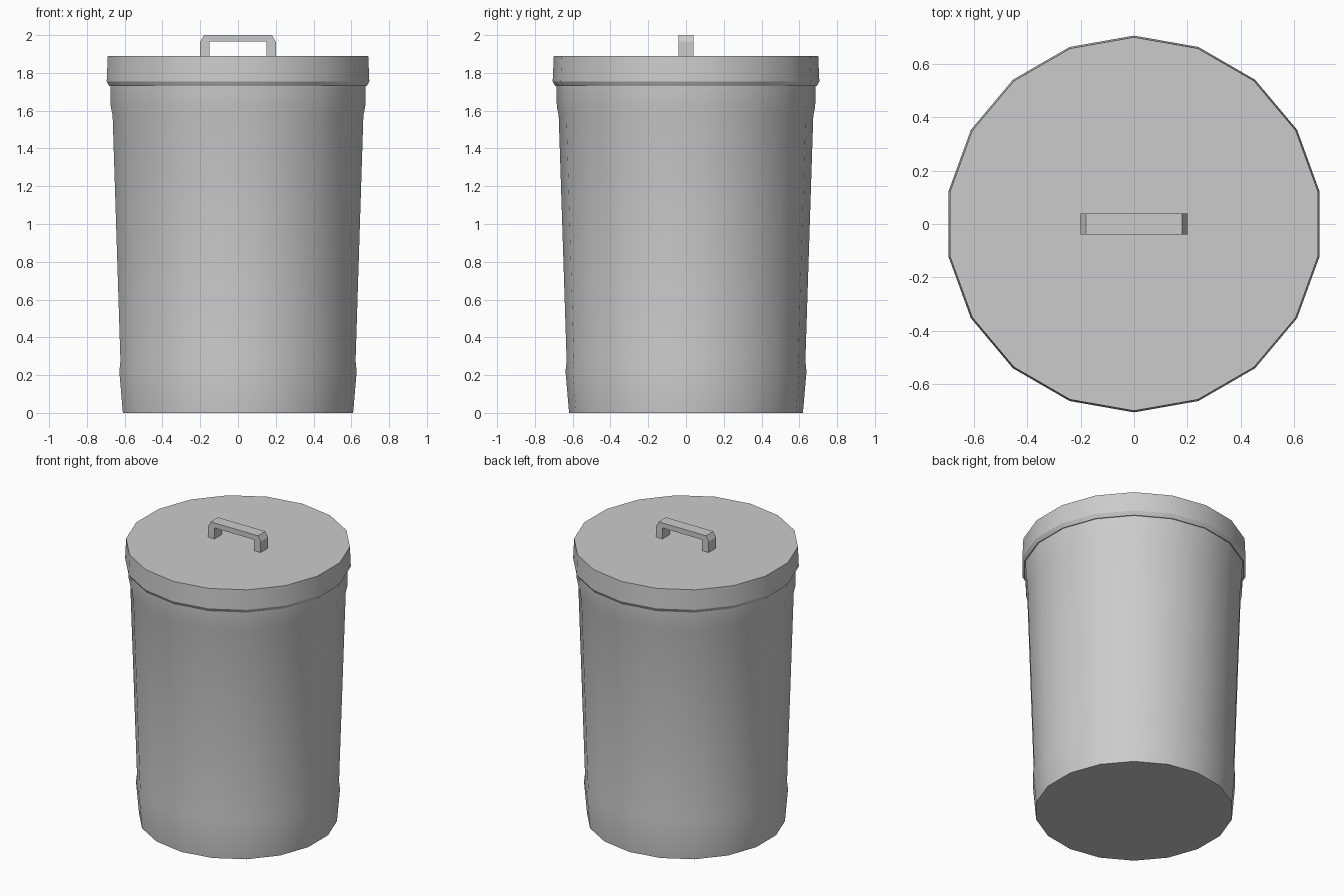
import bpy, bmesh
from math import sin, cos, pi, radians

if "Cube" in bpy.data.objects:
    bpy.data.objects.remove(bpy.data.objects["Cube"])

SIDES = 18


def finish(name, bm, smooth):
    bmesh.ops.recalc_face_normals(bm, faces=bm.faces[:])
    me = bpy.data.meshes.new(name)
    bm.to_mesh(me)
    bm.free()
    ob = bpy.data.objects.new(name, me)
    bpy.context.collection.objects.link(ob)
    if smooth:
        bpy.ops.object.select_all(action='DESELECT')
        ob.select_set(True)
        bpy.context.view_layer.objects.active = ob
        bpy.ops.object.shade_smooth_by_angle(angle=radians(30))
    return ob


def lathe(name, profile):
    """Revolve (radius, z) points around z and cap both ends."""
    bm = bmesh.new()
    rings = []
    for r, z in profile:
        angles = [pi / 2 + 2 * pi * i / SIDES for i in range(SIDES)]
        rings.append([bm.verts.new((r * cos(a), r * sin(a), z)) for a in angles])
    for a, b in zip(rings, rings[1:]):
        for i in range(SIDES):
            j = (i + 1) % SIDES
            bm.faces.new((a[i], a[j], b[j], b[i]))
    bm.faces.new(rings[0])
    bm.faces.new(rings[-1])
    return finish(name, bm, True)


# Tapered can with a raised foot band and neck band
lathe("can_body", [(0.619, 0), (0.638, 0.22), (0.632, 0.275),
                   (0.674, 1.575), (0.684, 1.62), (0.686, 1.74)])

# Lid with an undercut lip
lathe("lid", [(0.692, 1.73), (0.706, 1.755), (0.700, 1.89)])

# Handle: bridge outline extruded along y
half = [(0.15, 1.885), (0.2, 1.885), (0.2, 1.965), (0.18, 2.0)]
outline = half + [(-x, z) for x, z in reversed(half)] + [(-0.15, 1.965), (0.15, 1.965)]
bm = bmesh.new()
face = bm.faces.new([bm.verts.new((x, -0.04, z)) for x, z in outline])
ext = bmesh.ops.extrude_face_region(bm, geom=[face], use_keep_orig=True)
moved = [v for v in ext["geom"] if isinstance(v, bmesh.types.BMVert)]
bmesh.ops.translate(bm, verts=moved, vec=(0, 0.08, 0))
finish("lid_handle", bm, False)
